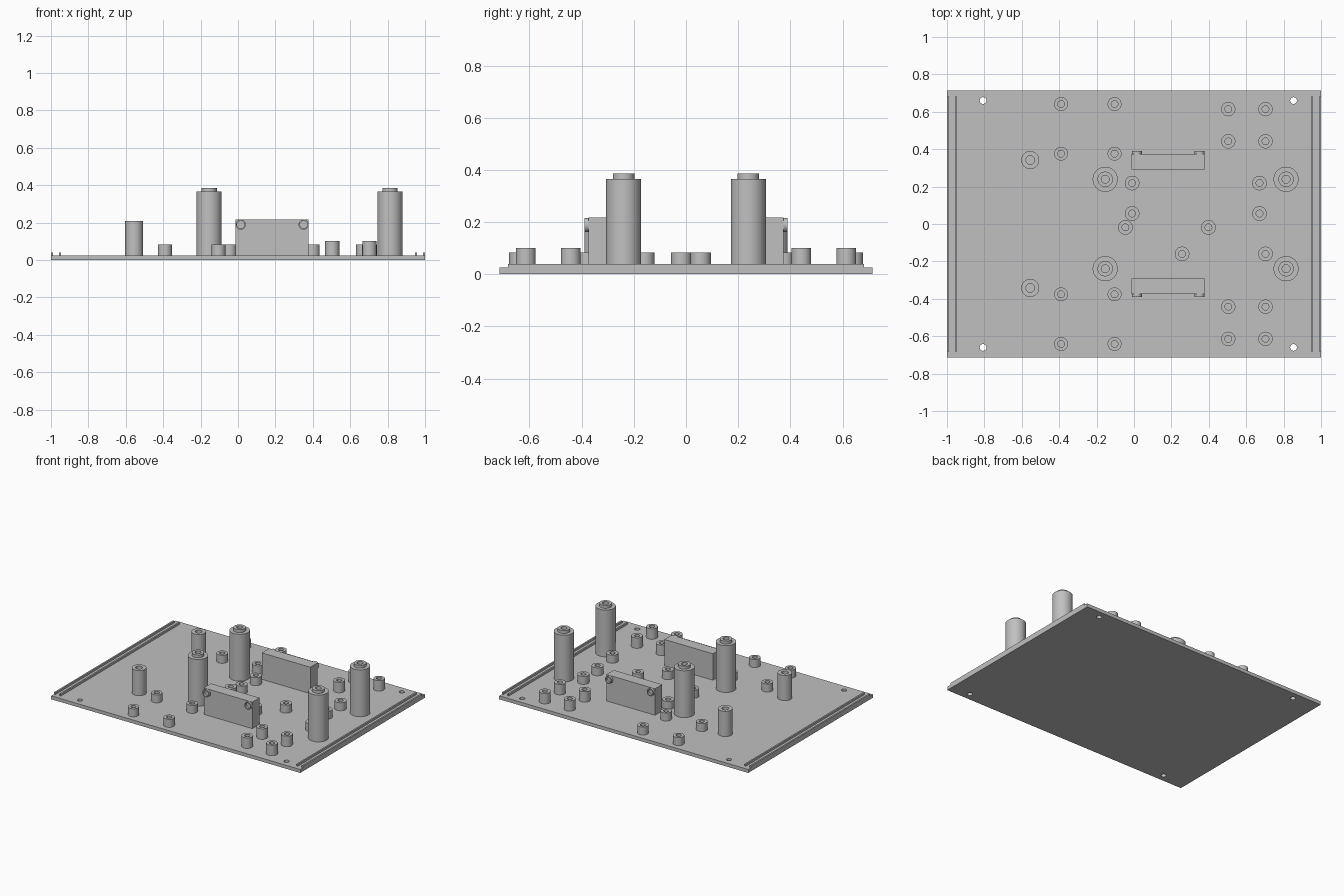
import bpy, bmesh, math
from mathutils import Matrix, Vector

cube = bpy.data.objects.get("Cube")
if cube:
    bpy.data.objects.remove(cube, do_unlink=True)

GREY = bpy.data.materials.new("plain_grey")
GREY.use_nodes = True
COLOUR = (0.53, 0.53, 0.53, 1)
GREY.diffuse_color = COLOUR
GREY.node_tree.nodes["Principled BSDF"].inputs["Base Color"].default_value = COLOUR

TOP = 0.025   # upper face of the base plate
SIDES = 48


def finish(bm, name, smooth=False):
    bmesh.ops.recalc_face_normals(bm, faces=bm.faces)
    mesh = bpy.data.meshes.new(name)
    bm.to_mesh(mesh)
    bm.free()
    mesh.materials.append(GREY)
    obj = bpy.data.objects.new(name, mesh)
    bpy.context.collection.objects.link(obj)
    bpy.ops.object.select_all(action="DESELECT")
    obj.select_set(True)
    bpy.context.view_layer.objects.active = obj
    if smooth:
        bpy.ops.object.shade_smooth_by_angle(angle=math.radians(35))
    return obj


def box(name, lo, hi):
    lo, hi = Vector(lo), Vector(hi)
    bm = bmesh.new()
    bmesh.ops.create_cube(bm, size=1, matrix=Matrix.Translation((lo + hi) / 2)
                          @ Matrix.Diagonal((*(hi - lo), 1)))
    return finish(bm, name)


def turned(name, profile, matrix):
    """Spin a closed (radius, height) outline around its own axis."""
    bm = bmesh.new()
    verts = [bm.verts.new((r, 0, z)) for r, z in profile]
    edges = [bm.edges.new((verts[i - 1], verts[i])) for i in range(len(verts))]
    bmesh.ops.spin(bm, geom=verts + edges, cent=(0, 0, 0), axis=(0, 0, 1),
                   angle=math.tau, steps=SIDES, use_merge=True)
    bmesh.ops.remove_doubles(bm, verts=bm.verts, dist=1e-5)
    bm.transform(matrix)
    return finish(bm, name, smooth=True)


def boss(name, x, y, r, hole, height):
    turned(name, [(r, TOP), (r, height), (hole, height), (hole, TOP)],
           Matrix.Translation((x, y, 0)))


# Base plate with four through holes
plate = box("base_plate", (-1, -0.714, 0), (1, 0.714, TOP))
bm = bmesh.new()
for x in (-0.807, 0.853):
    for y in (-0.66, 0.66):
        bmesh.ops.create_cone(bm, cap_ends=True, segments=32, radius1=0.018,
                              radius2=0.018, depth=0.2,
                              matrix=Matrix.Translation((x, y, 0)))
cutter = finish(bm, "hole_cutter")
cutter.hide_render = True
cut = plate.modifiers.new("holes", "BOOLEAN")
cut.operation, cut.solver, cut.object = "DIFFERENCE", "EXACT", cutter
bpy.context.view_layer.objects.active = plate
bpy.ops.object.modifier_apply(modifier=cut.name)
bpy.data.objects.remove(cutter, do_unlink=True)

# Pairs of thin guide rails along both ends
for side, s in (("left", 1), ("right", -1)):
    for kind, a, b in (("inner", 0.946, 0.957), ("outer", 0.989, 1.0)):
        x0, x1 = sorted((s * a, s * b))
        box(f"{side}_{kind}_rail", (x0, -0.682, TOP), (x1, 0.682, 0.039))

# Parts repeated at the front and the back
for end, s in (("front", -1), ("back", 1)):
    # Tall stepped posts
    for x in (-0.154, 0.813):
        turned(f"{end}_tall_post",
               [(0.067, TOP), (0.067, 0.365), (0.041, 0.365), (0.041, 0.386),
                (0.021, 0.386), (0.021, TOP)],
               Matrix.Translation((x, s * 0.239, 0)))

    # Medium post and outer rows of short bosses
    boss(f"{end}_medium_post", -0.555, s * 0.342, 0.048, 0.023, 0.208)
    for x in (-0.39, -0.104):
        for y in (0.376, 0.641):
            boss(f"{end}_low_boss", x, s * y, 0.037, 0.018, 0.083)
    for x in (0.504, 0.703):
        for y in (0.442, 0.614):
            boss(f"{end}_corner_boss", x, s * y, 0.038, 0.018, 0.101)

    # Upright block with two screw collars on its outer face
    y0, y1 = sorted((s * 0.291, s * 0.374))
    box(f"{end}_block", (-0.013, y0, TOP), (0.377, y1, 0.217))
    for x in (0.015, 0.351):
        turned(f"{end}_screw_collar",
               [(0.027, 0), (0.027, 0.016), (0.02, 0.016), (0.02, 0)],
               Matrix.Translation((x, s * 0.374, 0.189))
               @ Matrix.Rotation(-s * math.pi / 2, 4, "X"))

# Short bosses in the middle of the plate
for x, y in ((-0.01, 0.219), (-0.01, 0.056), (0.671, 0.219), (0.671, 0.056),
             (-0.046, -0.018), (0.398, -0.018), (0.257, -0.16), (0.703, -0.16)):
    boss("centre_boss", x, y, 0.039, 0.018, 0.083)
